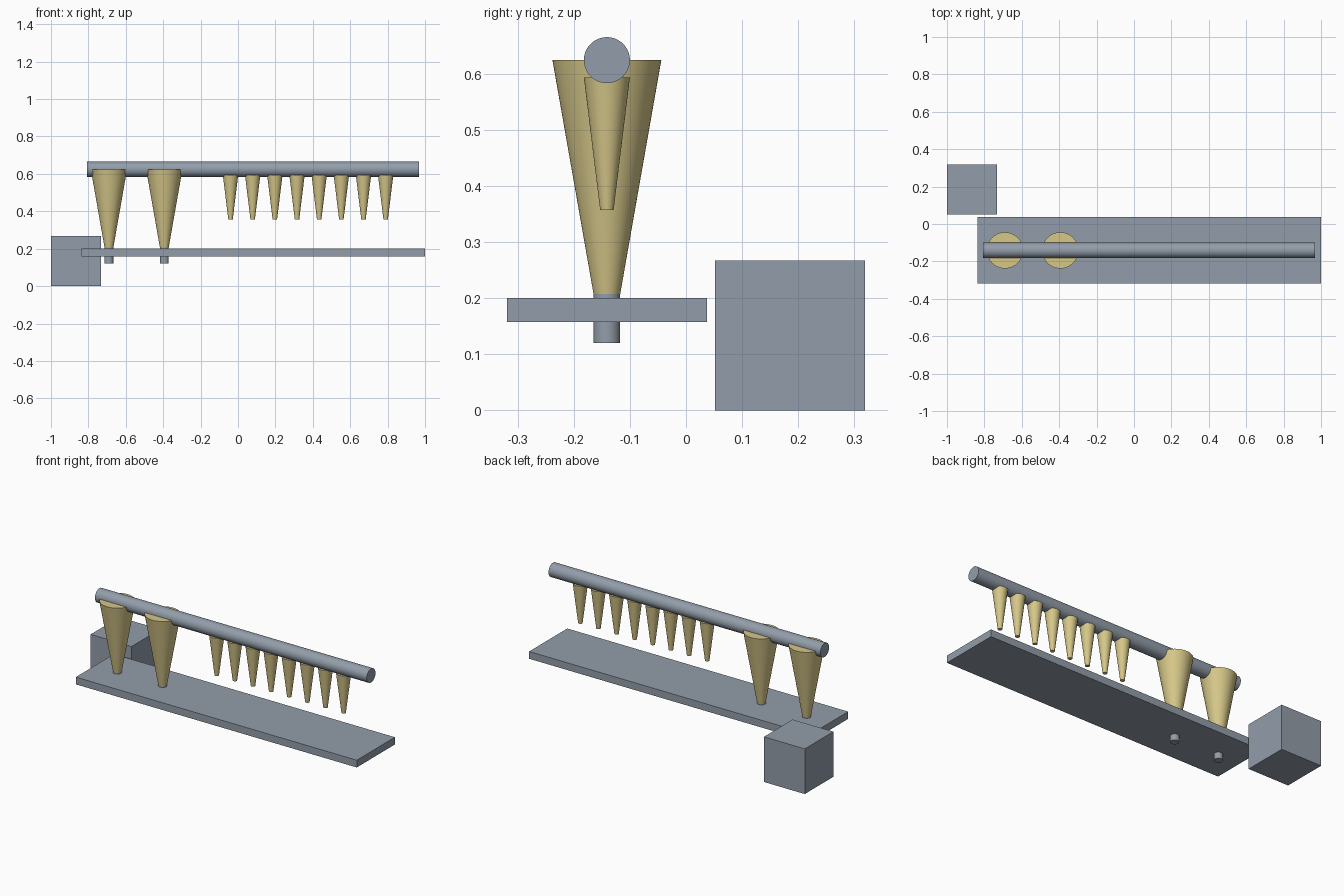
import bpy
import math

default_cube = bpy.data.objects.get("Cube")
if default_cube:
    bpy.data.objects.remove(default_cube, do_unlink=True)


def make_material(name, rgb):
    mat = bpy.data.materials.new(name)
    mat.use_nodes = True
    mat.diffuse_color = (*rgb, 1)
    mat.node_tree.nodes["Principled BSDF"].inputs["Base Color"].default_value = (*rgb, 1)
    return mat


steel = make_material("steel grey", (0.29, 0.34, 0.40))
tan = make_material("pale tan", (0.67, 0.57, 0.25))


def finish(name, mat, smooth=False):
    obj = bpy.context.object
    obj.name = name
    obj.data.materials.append(mat)
    if smooth:
        bpy.ops.object.shade_smooth_by_angle(angle=math.radians(35))
    return obj


def box(name, low, high, mat):
    centre = [(a + b) / 2 for a, b in zip(low, high)]
    bpy.ops.mesh.primitive_cube_add(size=1, location=centre)
    bpy.context.object.scale = [b - a for a, b in zip(low, high)]
    bpy.ops.object.transform_apply(location=False, rotation=False, scale=True)
    return finish(name, mat)


def upright_cone(name, x, z_low, z_high, r_low, r_high, mat):
    bpy.ops.mesh.primitive_cone_add(
        vertices=64, radius1=r_low, radius2=r_high, depth=z_high - z_low,
        location=(x, AXIS_Y, (z_low + z_high) / 2))
    return finish(name, mat, smooth=True)


AXIS_Y = -0.141
ROD_Z = 0.624

# Base plate and separate block
box("base_plate", (-0.837, -0.319, 0.157), (1.0, 0.037, 0.2), steel)
box("corner_block", (-1.0, 0.052, 0.0), (-0.733, 0.319, 0.267), steel)

# Horizontal rod
rod_start, rod_end = -0.808, 0.969
bpy.ops.mesh.primitive_cylinder_add(
    vertices=64, radius=0.041, depth=rod_end - rod_start,
    location=((rod_start + rod_end) / 2, AXIS_Y, ROD_Z), rotation=(0, math.pi / 2, 0))
finish("rod", steel, smooth=True)

# Large tapered supports with pegs through the plate
for i, x in enumerate((-0.69, -0.394)):
    upright_cone(f"large_cone_{i + 1}", x, 0.2, ROD_Z, 0.0225, 0.097, tan)
    upright_cone(f"peg_{i + 1}", x, 0.12, 0.209, 0.0237, 0.0237, steel)

# Row of small hanging cones
for i in range(8):
    upright_cone(f"small_cone_{i + 1}", -0.04 + i * 0.1185, 0.357, 0.593, 0.012, 0.041, tan)
